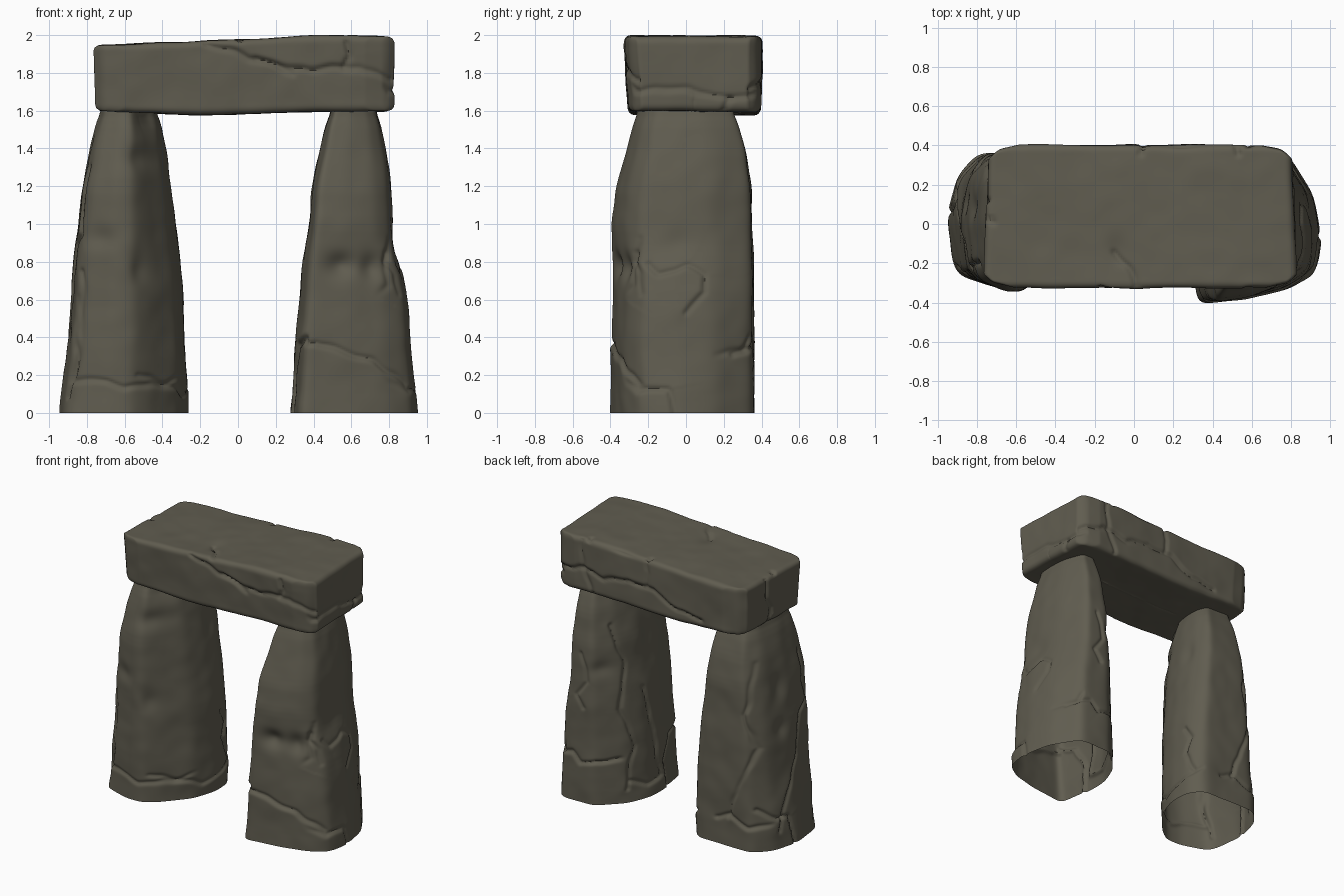
import bpy, bmesh, math
from mathutils import Vector, noise

if "Cube" in bpy.data.objects:
    bpy.data.objects.remove(bpy.data.objects["Cube"])

stone = bpy.data.materials.new("dark olive stone")
stone.diffuse_color = (0.118, 0.109, 0.080, 1)
stone.use_nodes = True
stone.node_tree.nodes["Principled BSDF"].inputs["Base Color"].default_value = stone.diffuse_color

# side name -> facing direction, horizontal axis, vertical axis of the flat drawing
SIDES = {"front": ((0, -1, 0), 0, 2), "back": ((0, 1, 0), 0, 2), "right": ((1, 0, 0), 1, 2),
         "left": ((-1, 0, 0), 1, 2), "top": ((0, 0, 1), 0, 1)}


def lerp(table, z):
    for a, b in zip(table, table[1:]):
        if z <= b[0]:
            t = max(0, (z - a[0]) / (b[0] - a[0]))
            return [p + (q - p) * t for p, q in zip(a[1:], b[1:])]
    return list(table[-1][1:])


def groove(u, v, pts, depth, step):
    """Offset at (u, v): a narrow groove along pts, with a lip on its right hand side."""
    best, perp = 9, 0
    for (ax, ay), (bx, by) in zip(pts, pts[1:]):
        dx, dy = bx - ax, by - ay
        n2 = dx * dx + dy * dy
        t = min(1, max(0, ((u - ax) * dx + (v - ay) * dy) / n2))
        d = math.hypot(u - ax - dx * t, v - ay - dy * t)
        if d < best:
            best, perp = d, (dx * (v - ay) - dy * (u - ax)) / math.sqrt(n2)
    if best > 0.3:
        return 0
    return -depth * math.exp(-(best / 0.014) ** 2) - step * perp / (best + 0.01) * math.exp(-best / 0.07)


def weather(bm, cracks, dents):
    """Carve cracks and dents, and roughen the stone."""
    bm.normal_update()
    moves = []
    for v in bm.verts:
        off = 0.008 * noise.noise(v.co * 3.5) + 0.003 * noise.noise(v.co * 9)
        wob = noise.noise_vector(v.co * 7) * 0.022
        for side, pts, depth, step in cracks:
            d, a, b = SIDES[side]
            w = min(1, (v.normal.dot(Vector(d)) - 0.3) / 0.4)
            if w > 0:
                off += w * groove(v.co[a] + wob[a], v.co[b] + wob[b], pts, depth, step)
        for side, u, h, ru, rh, depth in dents:
            d, a, b = SIDES[side]
            w = min(1, (v.normal.dot(Vector(d)) - 0.2) / 0.3)
            if w > 0:
                off -= w * depth * math.exp(-((v.co[a] - u) / ru) ** 2 - ((v.co[b] - h) / rh) ** 2)
        moves.append((v, v.normal * off))
    for v, m in moves:
        base = v.co.z < 1e-4
        v.co += m
        v.co.z = 0 if base else max(0, v.co.z)


def finish(name, bm):
    me = bpy.data.meshes.new(name)
    bm.to_mesh(me)
    bm.free()
    me.materials.append(stone)
    ob = bpy.data.objects.new(name, me)
    bpy.context.collection.objects.link(ob)
    bpy.ops.object.select_all(action='DESELECT')
    ob.select_set(True)
    bpy.context.view_layer.objects.active = ob
    bpy.ops.object.shade_smooth_by_angle(angle=math.radians(60))


def pillar(name, outline, profile, cracks, dents, n=190, rows=160):
    """Loft a softened outline through (z, x0, x1, y0, y1) bounds; the foot is open."""
    pts = [Vector(p) for p in outline]
    lens = [(pts[(i + 1) % len(pts)] - p).length for i, p in enumerate(pts)]
    ring = []
    for k in range(n):
        s, i = k / n * sum(lens), 0
        while s > lens[i]:
            s -= lens[i]
            i += 1
        ring.append(pts[i].lerp(pts[(i + 1) % len(pts)], s / lens[i]))
    for _ in range(20):
        ring = [(ring[k - 1] + ring[k] * 2 + ring[(k + 1) % n]) / 4 for k in range(n)]
    mx, my = max(abs(p.x) for p in ring), max(abs(p.y) for p in ring)
    ring = [Vector((p.x / mx, p.y / my)) for p in ring]
    bm = bmesh.new()
    prev = None
    for r in range(rows + 1):
        z = 1.605 * r / rows
        s = [lerp(profile, z + dz) for dz in (-0.04, 0, 0.04)]
        x0, x1, y0, y1 = [sum(c) / 3 for c in zip(*s)]
        row = [bm.verts.new(((x0 + x1) / 2 + p.x * (x1 - x0) / 2,
                             (y0 + y1) / 2 + p.y * (y1 - y0) / 2, z)) for p in ring]
        if prev:
            for k in range(n):
                j = (k + 1) % n
                bm.faces.new((prev[k], prev[j], row[j], row[k]))
        prev = row
    bm.faces.new(prev)
    weather(bm, cracks, dents)
    finish(name, bm)


# left pillar, cut away at the inner front corner
pillar("left_pillar",
       [(-.85, -.8), (-.25, -1), (.1, -1), (.4, -.76), (.85, -.25), (1, .25), (1, .7), (.78, 1),
        (-.55, 1), (-.87, .65), (-1, .05), (-.93, -.6)],
       [(0, -.95, -.265, -.33, .36), (.15, -.935, -.265, -.33, .36), (.6, -.885, -.285, -.335, .36),
        (.9, -.865, -.315, -.345, .355), (1.2, -.825, -.35, -.345, .345), (1.4, -.785, -.375, -.31, .315),
        (1.55, -.745, -.41, -.275, .265), (1.61, -.715, -.445, -.245, .235)],
       [("front", [(-.9, .18), (-.7, .16), (-.6, .13), (-.4, .15), (-.28, .2)], .012, .004),
        ("front", [(-.86, .62), (-.85, .45), (-.88, .2)], .012, .006),
        ("right", [(-.3, .2), (0, .1), (.2, .12), (.35, .2)], .012, .005),
        ("right", [(.22, .55), (.27, .45), (.23, .35), (.3, .2)], .018, -.006),
        ("back", [(-.9, .2), (-.75, .17), (-.6, .22), (-.5, .2)], .014, .006),
        ("back", [(-.75, 1.35), (-.72, 1.0), (-.8, .75), (-.68, .45), (-.6, .2)], .015, .006),
        ("left", [(-.2, 1.3), (-.22, .95), (-.12, .9), (-.05, .6), (.12, .3), (.2, .12)], .016, -.007),
        ("left", [(-.25, .75), (-.27, .4), (-.22, .1)], .014, -.006),
        ("left", [(.33, .3), (.2, .22), (.1, .2), (.05, 0)], .017, -.006)],
       [("front", -.53, 1.35, .09, .06, .02), ("front", -.73, .92, .08, .06, .016),
        ("front", -.52, .75, .05, .08, .018), ("right", .18, 1.2, .06, .09, .016),
        ("left", .08, 1.15, .06, .09, .020), ("left", .1, .85, .05, .06, .016),
        ("front", -.48, 1.55, .06, .07, .02)])

# right pillar, with the squarer front foot
pillar("right_pillar",
       [(-.86, -1.03), (-.16, -.97), (.55, -.81), (.93, -.6), (1, -.08), (.9, .45), (.5, 1),
        (-.3, 1), (-.82, .55), (-1, .1), (-1, -.4)],
       [(0, .28, .95, -.40, .36), (.12, .293, .945, -.40, .36), (.34, .305, .92, -.395, .36),
        (.6, .325, .90, -.385, .355), (.72, .335, .875, -.385, .355), (.85, .35, .845, -.39, .355),
        (1.0, .375, .83, -.395, .35), (1.2, .39, .815, -.37, .345), (1.4, .435, .785, -.315, .32),
        (1.55, .47, .755, -.275, .27), (1.61, .50, .725, -.25, .24)],
       [("front", [(.27, .36), (.41, .37), (.6, .31), (.72, .27), (.95, .12)], .014, .010),
        ("front", [(.8, .92), (.79, .8), (.84, .74), (.87, .64)], .012, -.004),
        ("right", [(-.4, .34), (-.3, .16), (-.25, .12), (-.1, .13), (-.07, 0)], .014, .007),
        ("right", [(-.2, .8), (-.15, .74), (-.05, .76), (0, .79), (.1, .72), (.1, .63), (0, .52)], .012, .006),
        ("right", [(-.38, .75), (-.33, .62), (-.29, .68), (-.28, .85)], .014, -.006),
        ("right", [(.25, .31), (.3, .33), (.36, .42)], .014, .006),
        ("left", [(-.4, .4), (-.25, .36), (-.17, .2), (-.2, 0)], .017, -.010),
        ("left", [(.22, 1.3), (.15, 1.0), (.2, .7), (.12, .4), (.18, .1)], .016, -.008),
        ("left", [(.0, .8), (-.05, .5), (-.12, .1), (.02, .08), (.15, .15)], .014, .007),
        ("back", [(.4, .32), (.5, .33), (.62, .3), (.7, .36), (.95, .3)], .015, .006),
        ("back", [(.62, 1.1), (.58, .9), (.66, .8), (.6, .7)], .012, .004)],
       [("front", .55, .78, .07, .06, .038), ("front", .71, .77, .06, .07, .034),
        ("right", -.05, .9, .10, .08, .016), ("left", -.1, 1.15, .08, .12, .014),
        ("back", .5, 1.0, .06, .05, .012)])

# lintel: dense rounded box, bent to the measured top and bottom lines
half, step_size, r = (.782, .358, .19), .0115, .035
bm = bmesh.new()
cache = {}
TOP = [(-.8, 1.945), (-.3, 1.962), (.3, 1.993), (.6, 1.999), (.83, 1.988)]
BOTTOM = [(-.8, 1.605), (-.55, 1.588), (-.2, 1.578), (.2, 1.588), (.83, 1.600)]


def block_point(key, cnt):
    if key not in cache:
        p = Vector([h * (2 * k / c - 1) for h, k, c in zip(half, key, cnt)])
        q = Vector([max(r - h, min(h - r, c)) for h, c in zip(half, p)])
        p = q + (p - q).normalized() * r
        # wear the upright corners back
        cut = max(0, abs(p.x) / half[0] + abs(p.y) / half[1] - 1.8)
        p.x -= math.copysign(.22 * cut, p.x)
        p.y -= math.copysign(.13 * cut, p.y)
        w = p.z / half[2]
        x = p.x + .033 - .006 * (p.x < 0) * w - .016 * max(0, p.x) / half[0] * p.y / half[1]
        x += .016 * max(0, -p.x) / half[0] * p.y / half[1]
        y = p.y + .042 + (-.012 if p.y < 0 else .004) * w
        lo, hi = lerp(BOTTOM, x)[0], lerp(TOP, x)[0]
        cache[key] = bm.verts.new((x, y, lo + (hi - lo) * (w + 1) / 2))
    return cache[key]


count = [round(2 * h / step_size) for h in half]
for axis in range(3):
    a, b = (axis + 1) % 3, (axis + 2) % 3
    for end in (0, count[axis]):
        for i in range(count[a]):
            for j in range(count[b]):
                quad = []
                for di, dj in ((0, 0), (1, 0), (1, 1), (0, 1)):
                    k = [0, 0, 0]
                    k[axis], k[a], k[b] = end, i + di, j + dj
                    quad.append(block_point(tuple(k), count))
                bm.faces.new(quad if end else quad[::-1])
weather(bm,
        [("front", [(-.16, 1.95), (-.02, 1.91), (.06, 1.87), (.28, 1.83), (.4, 1.82), (.56, 1.83), (.6, 1.88), (.58, 1.97)], .015, -.006),
         ("front", [(.1, 1.865), (.2, 1.84), (.3, 1.795)], .010, .002),
         ("front", [(.56, 1.825), (.65, 1.82), (.75, 1.78), (.83, 1.76)], .012, .005),
         ("right", [(-.33, 1.75), (-.28, 1.70), (0, 1.71), (.15, 1.68), (.24, 1.66), (.4, 1.70)], .013, .006),
         ("right", [(.24, 1.66), (.2, 1.60)], .012, 0),
         ("back", [(.83, 1.72), (.6, 1.78), (.4, 1.74), (.2, 1.78), (0, 1.76), (-.2, 1.67), (-.4, 1.64)], .015, .007),
         ("back", [(.58, 1.98), (.57, 1.78), (.5, 1.6)], .012, .002),
         ("back", [(.05, 1.98), (.04, 1.88), (.06, 1.78)], .012, .002),
         ("left", [(.12, 1.97), (.1, 1.8), (.06, 1.7), (.08, 1.58)], .014, .004),
         ("top", [(-.1, -.15), (-.04, -.22), (0, -.32)], .014, .004),
         ("top", [(.05, .42), (.04, .36)], .016, 0), ("top", [(.52, .42), (.53, .36)], .016, 0),
         ("top", [(-.77, .02), (-.72, .0)], .016, 0)],
        [("top", -.09, -.14, .05, .09, .014), ("top", .25, .41, .08, .03, .012)])
finish("lintel", bm)
